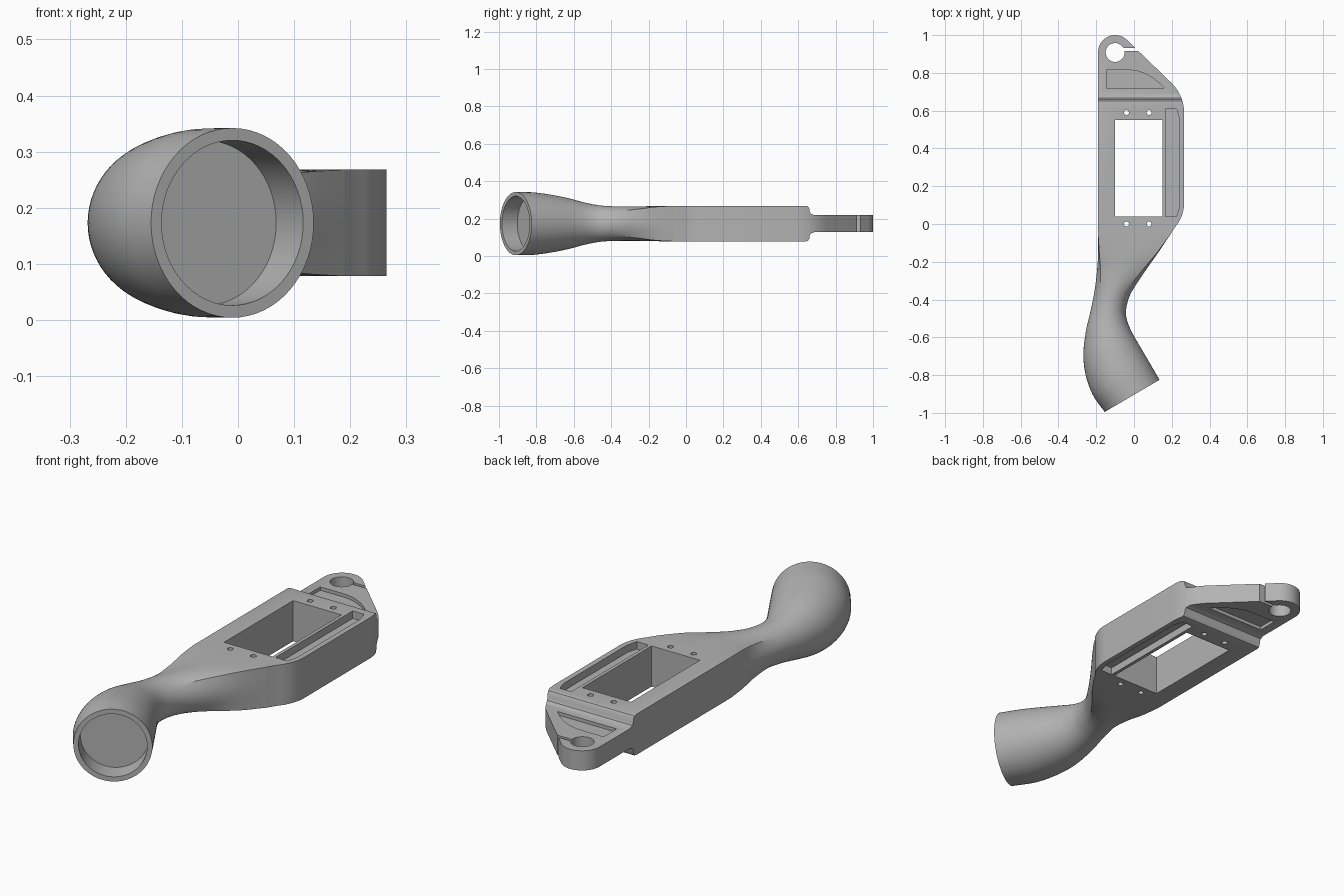
import bpy, bmesh
from math import cos, sin, tau, radians
from mathutils import Vector

if "Cube" in bpy.data.objects:
    bpy.data.objects.remove(bpy.data.objects["Cube"])

MID = 0.173          # height of the centre plane
HALF = 0.095         # half thickness of the grip body

grey = bpy.data.materials.new("plain grey")
grey.use_nodes = True
colour = (0.45, 0.45, 0.45, 1)
grey.diffuse_color = colour
grey.node_tree.nodes["Principled BSDF"].inputs["Base Color"].default_value = colour


def finish(bm, name):
    bmesh.ops.recalc_face_normals(bm, faces=bm.faces)
    mesh = bpy.data.meshes.new(name)
    bm.to_mesh(mesh)
    bm.free()
    mesh.materials.append(grey)
    obj = bpy.data.objects.new(name, mesh)
    bpy.context.collection.objects.link(obj)
    return obj


def prism(name, outline, depth):
    """Extrude a closed outline of 3D points along a vector."""
    bm = bmesh.new()
    face = bm.faces.new([bm.verts.new(p) for p in outline])
    new = bmesh.ops.extrude_face_region(bm, geom=[face])["geom"]
    bmesh.ops.translate(bm, vec=depth, verts=[v for v in new if isinstance(v, bmesh.types.BMVert)])
    return finish(bm, name)


def plate(name, points, low, high):
    return prism(name, [(x, y, low) for x, y in points], (0, 0, high - low))


def arc(cx, cy, r, start, end, n):
    angles = [radians(start + (end - start) * i / n) for i in range(n + 1)]
    return [(cx + r * cos(a), cy + r * sin(a)) for a in angles]


def box(x0, x1, y0, y1):
    return [(x0, y0), (x1, y0), (x1, y1), (x0, y1)]


def activate(obj):
    bpy.ops.object.select_all(action="DESELECT")
    obj.select_set(True)
    bpy.context.view_layer.objects.active = obj


def cut(obj, cutter):
    mod = obj.modifiers.new("cut", "BOOLEAN")
    mod.operation, mod.solver, mod.object = "DIFFERENCE", "EXACT", cutter
    activate(obj)
    bpy.ops.object.modifier_apply(modifier=mod.name)
    bpy.data.objects.remove(cutter)


def bezier(a, b, c, n):
    a, b, c = Vector(a), Vector(b), Vector(c)
    return [tuple(a * (1 - t) ** 2 + b * 2 * t * (1 - t) + c * t * t)
            for t in (i / n for i in range(n + 1))]


# Grip body with the rear tab, as one outline
outline = [(-0.19, -0.06), (0.19, -0.06)]
outline += bezier((0.215, -0.02), (0.265, 0.04), (0.265, 0.11), 10)
outline += bezier((0.265, 0.59), (0.265, 0.685), (0.19, 0.755), 12)
outline += arc(-0.1, 0.91, 0.09, 45, 180, 24)
body = plate("grip_body", outline, MID - HALF, MID + HALF)

# Thin the tab above and below, with rounded steps
for side in (1, -1):
    step = [(0.64, 0.12), (0.64, 0.095), (0.652, 0.092), (0.659, 0.082),
            (0.661, 0.066), (0.667, 0.053), (0.685, 0.046), (1.1, 0.046), (1.1, 0.12)]
    cut(body, prism("step_cutter", [(-0.5, y, MID + side * z) for y, z in step], (1, 0, 0)))

# Window, screw holes, clamp hole and clamp slit
cut(body, plate("window_cutter", box(-0.1, 0.15, 0.04, 0.55), -0.5, 1))
for x in (-0.04, 0.08):
    for y in (0.0, 0.59):
        cut(body, plate("screw_cutter", arc(x, y, 0.013, 0, 345, 23), -0.5, 1))
cut(body, plate("clamp_hole_cutter", arc(-0.1, 0.908, 0.05, 0, 352.5, 47), -0.5, 1))
cut(body, plate("slit_cutter", box(-0.07, 0.1, 0.915, 0.931), -0.5, 1))

# Shallow recesses on both faces
groove = [(0.166, 0.04), (0.225, 0.04), (0.24, 0.09), (0.24, 0.56), (0.225, 0.61), (0.166, 0.61)]
pocket = [(-0.145, 0.72), (-0.145, 0.815)] + bezier((-0.03, 0.815), (0.07, 0.815), (0.16, 0.72), 10)
for side in (1, -1):
    for points, floor, top in ((groove, HALF - 0.035, 0.2), (pocket, 0.03, 0.2)):
        low, high = sorted((MID + side * floor, MID + side * top))
        cut(body, plate("recess_cutter", points, low, high))

# Neck stations: left x, left y, right x, right y, half height, squareness
stations = [Vector(s) for s in (
    (-0.155, -0.995, 0.135, -0.825, 0.169, 0),
    (-0.218, -0.905, 0.08, -0.73, 0.167, 0),
    (-0.256, -0.80, 0.03, -0.645, 0.154, 0),
    (-0.268, -0.69, -0.01, -0.575, 0.136, 0),
    (-0.255, -0.57, -0.035, -0.515, 0.113, 0),
    (-0.23, -0.46, -0.042, -0.455, 0.097, 0),
    (-0.21, -0.36, -0.018, -0.37, 0.092, 0.05),
    (-0.197, -0.26, 0.052, -0.26, 0.092, 0.45),
    (-0.19, -0.16, 0.122, -0.16, 0.094, 0.85),
    (-0.19, -0.06, 0.19, -0.06, HALF, 1))]


def smooth_path(keys, steps):
    """Catmull-Rom interpolation through the stations."""
    ext = [keys[0] * 2 - keys[1]] + keys + [keys[-1] * 2 - keys[-2]]
    out = []
    for a, b, c, d in zip(ext, ext[1:], ext[2:], ext[3:]):
        for i in range(steps):
            t = i / steps
            out.append((b * 2 + (c - a) * t + (a * 2 - b * 5 + c * 4 - d) * t ** 2
                        + (b * 3 - a - c * 3 + d) * t ** 3) / 2)
    return out + [keys[-1]]


def ring(bm, s, scale=1.0, shift=(0, 0, 0), n=64):
    left, right = Vector((s[0], s[1], MID)), Vector((s[2], s[3], MID))
    centre, half = (left + right) / 2 + Vector(shift), (right - left) / 2
    square = min(max(s[5], 0), 1)
    verts = []
    for i in range(n):
        c, k = cos(tau * i / n), sin(tau * i / n)
        grow = scale * (1 - square + square / max(abs(c), abs(k)))
        verts.append(bm.verts.new(centre + half * c * grow + Vector((0, 0, s[4] * k * grow))))
    return verts


# Neck and round socket: floor, wall, rim, then the outer skin
bm = bmesh.new()
first = stations[0]
inward = Vector((-0.506, 0.863, 0)) * 0.095
rings = [ring(bm, first, 0.87, inward), ring(bm, first, 0.87)]
rings += [ring(bm, s) for s in smooth_path(stations, 6)]
bm.faces.new(rings[0])
for a, b in zip(rings, rings[1:]):
    for i in range(len(a)):
        j = (i + 1) % len(a)
        bm.faces.new((a[i], a[j], b[j], b[i]))
bm.faces.new(rings[-1])
neck = finish(bm, "neck_and_socket")

for obj in (body, neck):
    activate(obj)
    bpy.ops.object.shade_smooth_by_angle(angle=radians(28))
